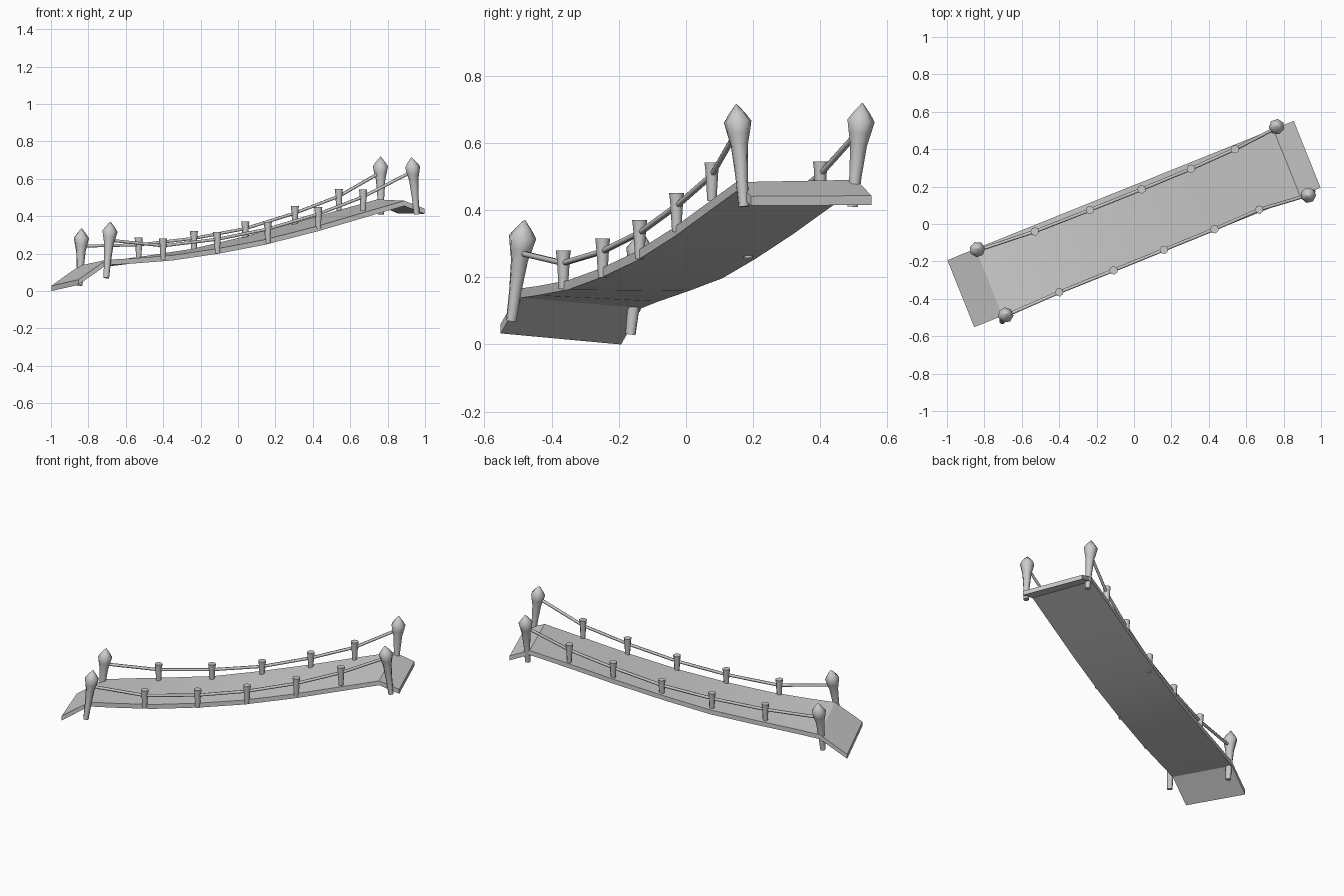
import bpy, bmesh, math
from mathutils import Vector, Matrix

if "Cube" in bpy.data.objects:
    bpy.data.objects.remove(bpy.data.objects["Cube"], do_unlink=True)

grey = bpy.data.materials.new("plain_grey")
grey.use_nodes = True
colour = (0.6, 0.6, 0.6, 1)
grey.diffuse_color = colour
grey.node_tree.nodes["Principled BSDF"].inputs["Base Color"].default_value = colour

YAW = Matrix.Rotation(math.radians(21.9), 4, 'Z')


def finish(name, bm, angle):
    bmesh.ops.recalc_face_normals(bm, faces=bm.faces)
    mesh = bpy.data.meshes.new(name)
    bm.to_mesh(mesh)
    bm.free()
    mesh.materials.append(grey)
    obj = bpy.data.objects.new(name, mesh)
    bpy.context.collection.objects.link(obj)
    bpy.ops.object.select_all(action='DESELECT')
    obj.select_set(True)
    bpy.context.view_layer.objects.active = obj
    bpy.ops.object.shade_smooth_by_angle(angle=math.radians(angle))
    return obj


def loft(bm, rings):
    """Skin a list of vertex rings and cap both ends."""
    for a, b in zip(rings, rings[1:]):
        n = len(a)
        for i in range(n):
            bm.faces.new((a[i], a[(i + 1) % n], b[(i + 1) % n], b[i]))
    bm.faces.new(rings[0])
    bm.faces.new(rings[-1])


def turned(name, base, tip, profile, sides, angle=60):
    """Round part between two points; profile is (fraction, radius)."""
    base, tip = Vector(base), Vector(tip)
    axis = tip - base
    turn = axis.to_track_quat('Z', 'Y')
    bm = bmesh.new()
    rings = []
    for t, r in profile:
        ring = []
        for i in range(sides):
            a = math.tau * i / sides
            offset = turn @ Vector((r * math.cos(a), r * math.sin(a), 0))
            ring.append(bm.verts.new(base + axis * t + offset))
        rings.append(ring)
    loft(bm, rings)
    return finish(name, bm, angle)


# Sagging, slightly twisted deck: (distance along, right edge z, left edge z)
deck = [(-0.998, 0.061, 0.028), (-0.835, 0.167, 0.136), (-0.70, 0.174, 0.156),
        (-0.46, 0.191, 0.187), (-0.19, 0.228, 0.225), (0.075, 0.275, 0.283),
        (0.38, 0.347, 0.358), (0.64, 0.418, 0.428), (0.88, 0.483, 0.49),
        (0.998, 0.441, 0.443)]
HALF, THICK = 0.193, 0.028
bm = bmesh.new()
rings = []
for u, zr, zl in deck:
    corners = [(-HALF, zr - THICK), (HALF, zl - THICK), (HALF, zl), (-HALF, zr)]
    rings.append([bm.verts.new(YAW @ Vector((u, v, z))) for v, z in corners])
loft(bm, rings)
finish("deck", bm, 20)

# Large end posts with pointed heads
head = [(0, 0.016), (0.3, 0.019), (0.6, 0.026), (0.71, 0.034),
        (0.83, 0.042), (0.91, 0.025), (1, 0.002)]
posts = {
    "low_right_post": ((-0.705, -0.52, 0.07), (-0.682, -0.48, 0.37)),
    "low_left_post": ((-0.847, -0.165, 0.03), (-0.836, -0.13, 0.335)),
    "high_right_post": ((0.955, 0.172, 0.41), (0.927, 0.15, 0.715)),
    "high_left_post": ((0.765, 0.495, 0.41), (0.762, 0.525, 0.718)),
}
for name, (base, tip) in posts.items():
    turned(name, base, tip, head, 7)

# Small tapered stakes, and the rails strung through them
stakes = {
    "right": [(-0.40, -0.365, 0.28), (-0.11, -0.248, 0.315), (0.16, -0.138, 0.37),
              (0.43, -0.028, 0.45), (0.67, 0.077, 0.542)],
    "left": [(-0.53, -0.04, 0.285), (-0.235, 0.075, 0.32), (0.04, 0.185, 0.372),
             (0.305, 0.295, 0.455), (0.54, 0.4, 0.545)],
}
rail_ends = {
    "right": ((-0.69, -0.492, 0.272), (0.932, 0.155, 0.64)),
    "left": ((-0.84, -0.142, 0.24), (0.763, 0.515, 0.635)),
}
for side, tops in stakes.items():
    for i, (x, y, z) in enumerate(tops):
        turned(f"{side}_stake_{i + 1}", (x, y, z - 0.115), (x, y, z),
               [(0, 0.014), (0.8, 0.02), (1, 0.023)], 7)
    start, end = rail_ends[side]
    path = [start] + [(x, y, z - 0.038) for x, y, z in tops] + [end]
    for i, (a, b) in enumerate(zip(path, path[1:])):
        turned(f"{side}_rail_{i + 1}", a, b, [(0, 0.009), (1, 0.009)], 6, 70)
